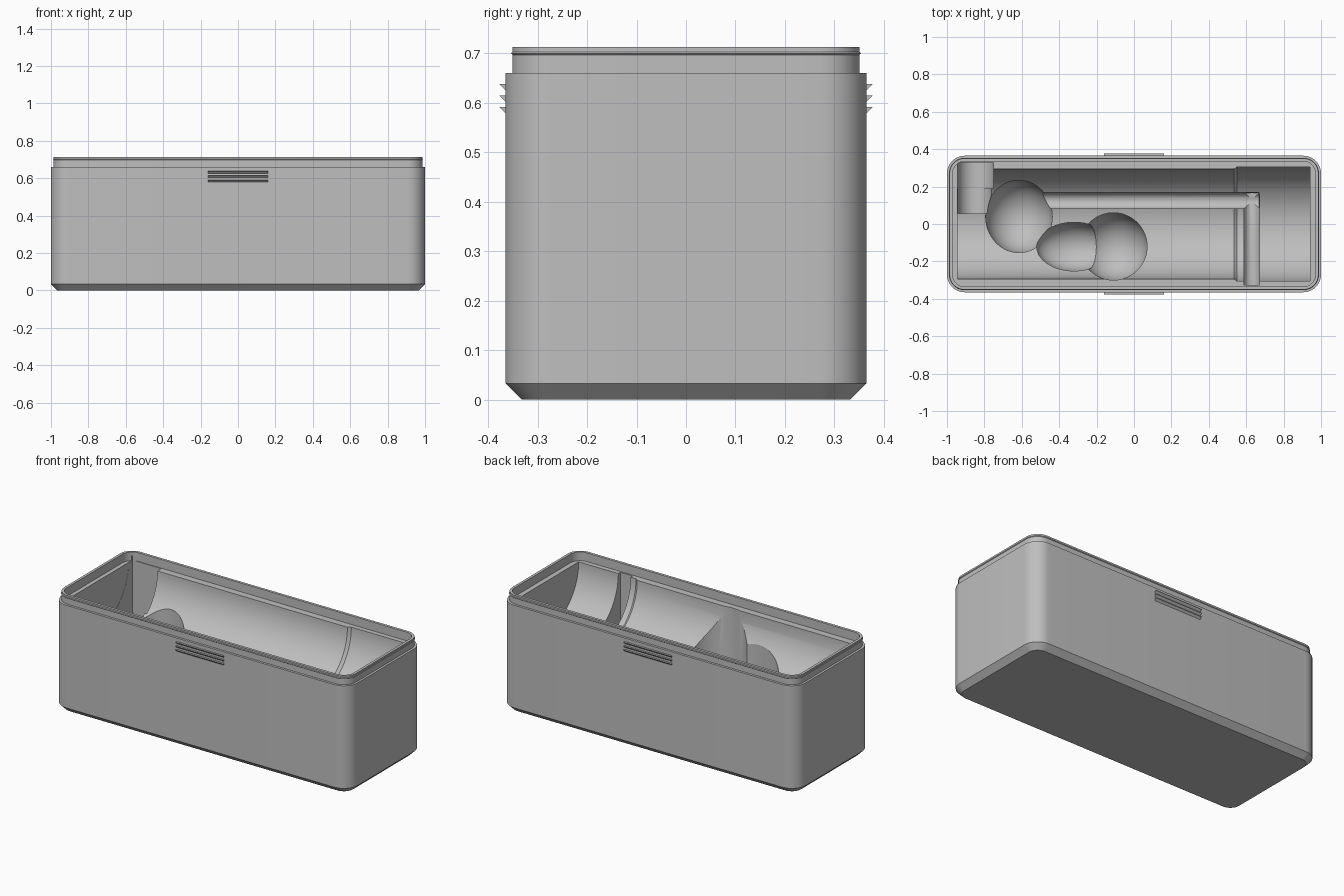
import bpy, bmesh
from math import sin, cos, pi, radians
from mathutils import Vector

cube = bpy.data.objects.get("Cube")
if cube:
    bpy.data.objects.remove(cube)

grey = bpy.data.materials.new("plain grey")
grey.use_nodes = True
colour = (0.52, 0.52, 0.52, 1)
grey.diffuse_color = colour
grey.node_tree.nodes["Principled BSDF"].inputs["Base Color"].default_value = colour

LEDGE, ABOVE = 0.66, 0.69


def loft(name, rings):
    """Closed solid skinned through equal-sized rings of points."""
    bm = bmesh.new()
    rows = [[bm.verts.new(p) for p in ring] for ring in rings]
    n = len(rows[0])
    for a, b in zip(rows, rows[1:]):
        for i in range(n):
            j = (i + 1) % n
            bm.faces.new((a[i], a[j], b[j], b[i]))
    bm.faces.new(rows[0][::-1])
    bm.faces.new(rows[-1])
    bmesh.ops.recalc_face_normals(bm, faces=bm.faces)
    mesh = bpy.data.meshes.new(name)
    bm.to_mesh(mesh)
    bm.free()
    mesh.materials.append(grey)
    obj = bpy.data.objects.new(name, mesh)
    bpy.context.collection.objects.link(obj)
    return obj


def rounded_rect(inset, z, hx=1.0, hy=0.365, radius=0.095, steps=12):
    r = radius - inset
    ring = []
    for k, (sx, sy) in enumerate(((1, 1), (-1, 1), (-1, -1), (1, -1))):
        for s in range(steps + 1):
            a = (k + s / steps) * pi / 2
            ring.append((sx * (hx - radius) + r * cos(a), sy * (hy - radius) + r * sin(a), z))
    return ring


def trough(name, axis, stations, across, z, steps=40):
    """Round-bottomed slot, open upward, through (position, radius) stations."""
    rings = []
    for pos, r in stations:
        arc = [(across - r * cos(pi * i / steps), z - r * sin(pi * i / steps)) for i in range(steps + 1)]
        section = [(across - r, ABOVE)] + arc + [(across + r, ABOVE)]
        rings.append([(pos, u, h) if axis == "x" else (u, pos, h) for u, h in section])
    return loft(name, rings)


def bowl(name, x, y, z, rx, ry, rz, sides=64, steps=16):
    """Half ellipsoid with a straight shaft above it."""
    def ring(scale, h):
        return [(x + rx * scale * cos(2 * pi * i / sides), y + ry * scale * sin(2 * pi * i / sides), h)
                for i in range(sides)]
    angles = [pi / 2 * (k + 0.4) / (steps + 0.4) for k in range(steps + 1)]
    return loft(name, [ring(sin(a), z - rz * cos(a)) for a in angles] + [ring(1, ABOVE)])


# Box with chamfered foot, raised lip with a snap bead, and inner ledge
outline = [(0.033, 0), (0, 0.033), (0, LEDGE), (0.014, LEDGE), (0.014, 0.697), (0.011, 0.7),
           (0.014, 0.703), (0.014, 0.713), (0.03, 0.713), (0.03, LEDGE)]
box = loft("storage_box", [rounded_rect(i, z) for i, z in outline])

# Fitted hollows
hollows = [
    trough("body_hollow", "x", [(-0.945, 0.293), (0.535, 0.293), (0.552, 0.306), (0.94, 0.306)], 0, LEDGE + 0.001, 64),
    bowl("large_bowl", -0.615, 0.04, 0.35, 0.178, 0.193, 0.185),
    bowl("round_bowl", -0.11, -0.12, 0.34, 0.18, 0.18, 0.18),
    bowl("oval_bowl", -0.32, -0.121, 0.29, 0.2, 0.13, 0.13),
    trough("long_channel", "x", [(-0.55, 0.043), (0.668, 0.043)], 0.125, 0.32),
    trough("cross_channel", "y", [(-0.325, 0.042), (0.165, 0.042)], 0.63, 0.321),
    trough("corner_recess", "y", [(0.19, 0.097), (0.33, 0.097)], -0.847, 0.36),
    trough("corner_recess_front", "y", [(0.055, 0.089), (0.2, 0.089)], -0.853, 0.355),
]
for hollow in hollows:
    hollow.hide_render = True
    cut = box.modifiers.new(hollow.name, "BOOLEAN")
    cut.operation, cut.solver, cut.object = "DIFFERENCE", "EXACT", hollow

bpy.context.view_layer.update()
graph = bpy.context.evaluated_depsgraph_get()
carved = bpy.data.meshes.new_from_object(box.evaluated_get(graph))
box.modifiers.clear()
box.data = carved
for hollow in hollows:
    bpy.data.objects.remove(hollow)

bpy.ops.object.select_all(action="DESELECT")
box.select_set(True)
bpy.context.view_layer.objects.active = box
bpy.ops.object.shade_smooth_by_angle(angle=radians(25))

# Grip ridges on the front and back
for side, label in ((-1, "front"), (1, "back")):
    for k in range(3):
        top = 0.638 - 0.0235 * k
        wedge = [(0.36, top), (0.377, top), (0.36, top - 0.017)]
        loft(f"{label}_grip_ridge_{k + 1}", [[(x, side * y, z) for y, z in wedge] for x in (-0.16, 0.16)])
